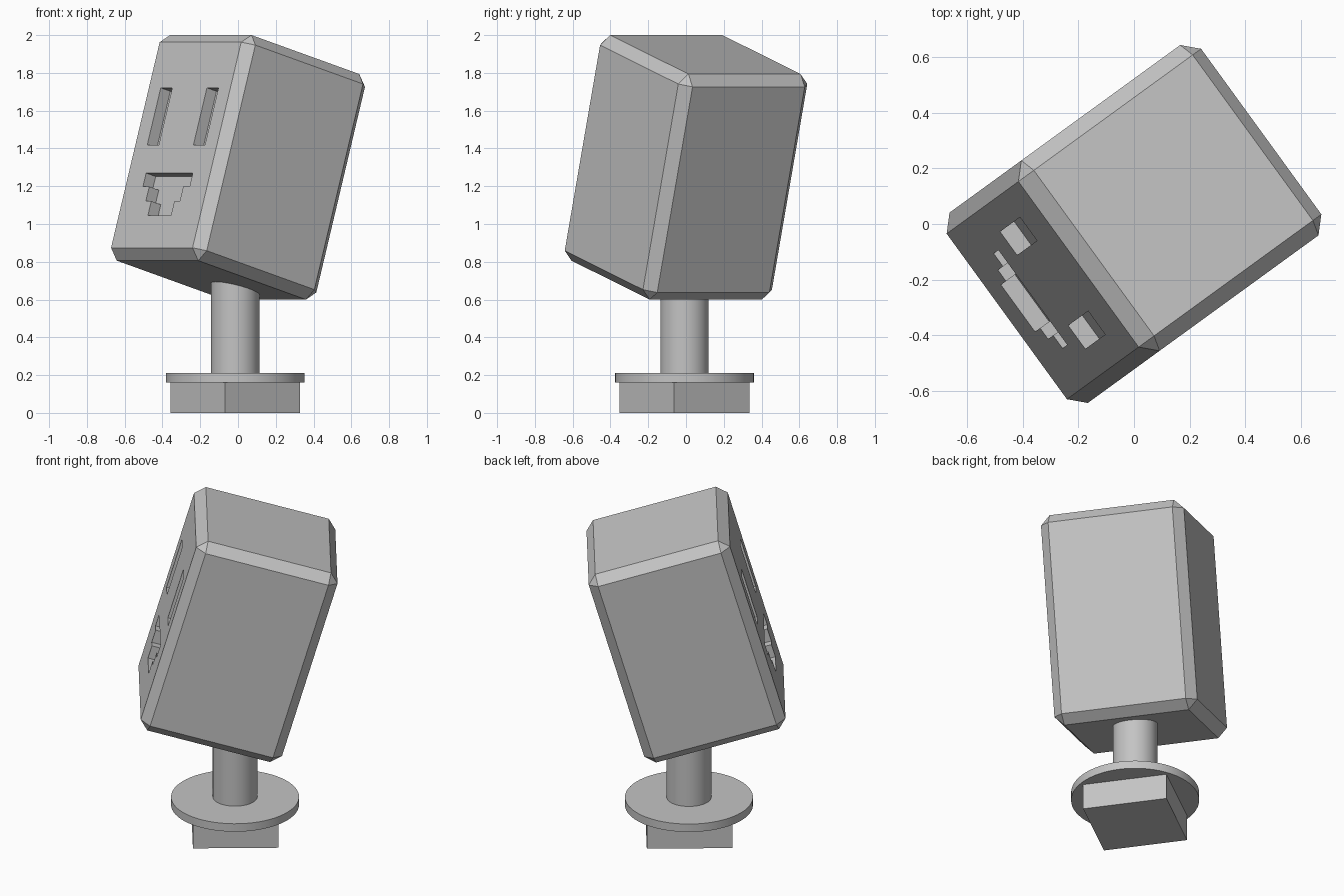
import bpy, bmesh, math
from mathutils import Matrix

cube = bpy.data.objects.get("Cube")
if cube:
    bpy.data.objects.remove(cube, do_unlink=True)

YAW, TILT = math.radians(36), math.radians(16.3)
HALF, HALF_H, CHAMFER, DEPTH = 0.422, 0.622, 0.055, 0.065
AXIS = (-0.015, -0.008)      # centre of the stand

grey = bpy.data.materials.new("plain_grey")
grey.use_nodes = True
grey.diffuse_color = (0.55, 0.55, 0.55, 1)
grey.node_tree.nodes["Principled BSDF"].inputs["Base Color"].default_value = (0.55, 0.55, 0.55, 1)


def make(name, bm):
    bmesh.ops.recalc_face_normals(bm, faces=bm.faces[:])
    mesh = bpy.data.meshes.new(name)
    bm.to_mesh(mesh)
    bm.free()
    mesh.materials.append(grey)
    ob = bpy.data.objects.new(name, mesh)
    bpy.context.collection.objects.link(ob)
    return ob


def block(name, size, chamfer=0):
    bm = bmesh.new()
    bmesh.ops.create_cube(bm, size=1)
    bmesh.ops.scale(bm, vec=size, verts=bm.verts[:])
    if chamfer:
        bmesh.ops.bevel(bm, geom=bm.edges[:], offset=chamfer, segments=1,
                        profile=0.5, affect='EDGES')
    return make(name, bm)


def disc(name, radius, bottom, top):
    bm = bmesh.new()
    bmesh.ops.create_cone(bm, cap_ends=True, segments=64, radius1=radius,
                          radius2=radius, depth=top - bottom)
    ob = make(name, bm)
    ob.location = (*AXIS, (top + bottom) / 2)
    bpy.ops.object.select_all(action='DESELECT')
    ob.select_set(True)
    bpy.context.view_layer.objects.active = ob
    bpy.ops.object.shade_smooth_by_angle(angle=math.radians(30))
    return ob


def cut(target, outline):
    """Sink a pocket with a (y, z) outline into the -x face."""
    bm = bmesh.new()
    face = bm.faces.new([bm.verts.new((-HALF - 0.1, y, z)) for y, z in outline])
    new = bmesh.ops.extrude_face_region(bm, geom=[face])["geom"]
    bmesh.ops.translate(bm, vec=(DEPTH + 0.1, 0, 0),
                        verts=[v for v in new if isinstance(v, bmesh.types.BMVert)])
    cutter = make("pocket_cutter", bm)
    cutter.hide_render = True
    mod = target.modifiers.new("pocket", 'BOOLEAN')
    mod.operation, mod.solver, mod.object = 'DIFFERENCE', 'EXACT', cutter
    graph = bpy.context.evaluated_depsgraph_get()
    mesh = bpy.data.meshes.new_from_object(target.evaluated_get(graph))
    target.modifiers.clear()
    target.data = mesh
    bpy.data.objects.remove(cutter, do_unlink=True)


# Tilted, chamfered housing
housing = block("housing", (2 * HALF, 2 * HALF, 2 * HALF_H), CHAMFER)

# Two upright slots
for side in (-1, 1):
    y0, y1 = side * 0.156, side * 0.26
    cut(housing, [(y0, 0), (y1, 0), (y1, 0.315), (y0, 0.315)])

# Stepped socket, mirrored from its half outline
half = [(0.21, -0.155), (0.21, -0.23), (0.153, -0.23),
        (0.153, -0.31), (0.104, -0.31), (0.104, -0.39)]
cut(housing, half + [(-y, z) for y, z in reversed(half)])

housing.matrix_world = (Matrix.Translation((0, 0, 1.3))
                        @ Matrix.Rotation(YAW, 4, 'Z') @ Matrix.Rotation(TILT, 4, 'Y'))

# Stand: stem, round flange and square foot
disc("stem", 0.128, 0.2, 0.85)
disc("flange", 0.367, 0.16, 0.21)
foot = block("foot", (0.492, 0.492, 0.162))
foot.location = (*AXIS, 0.081)
foot.rotation_euler.z = YAW
